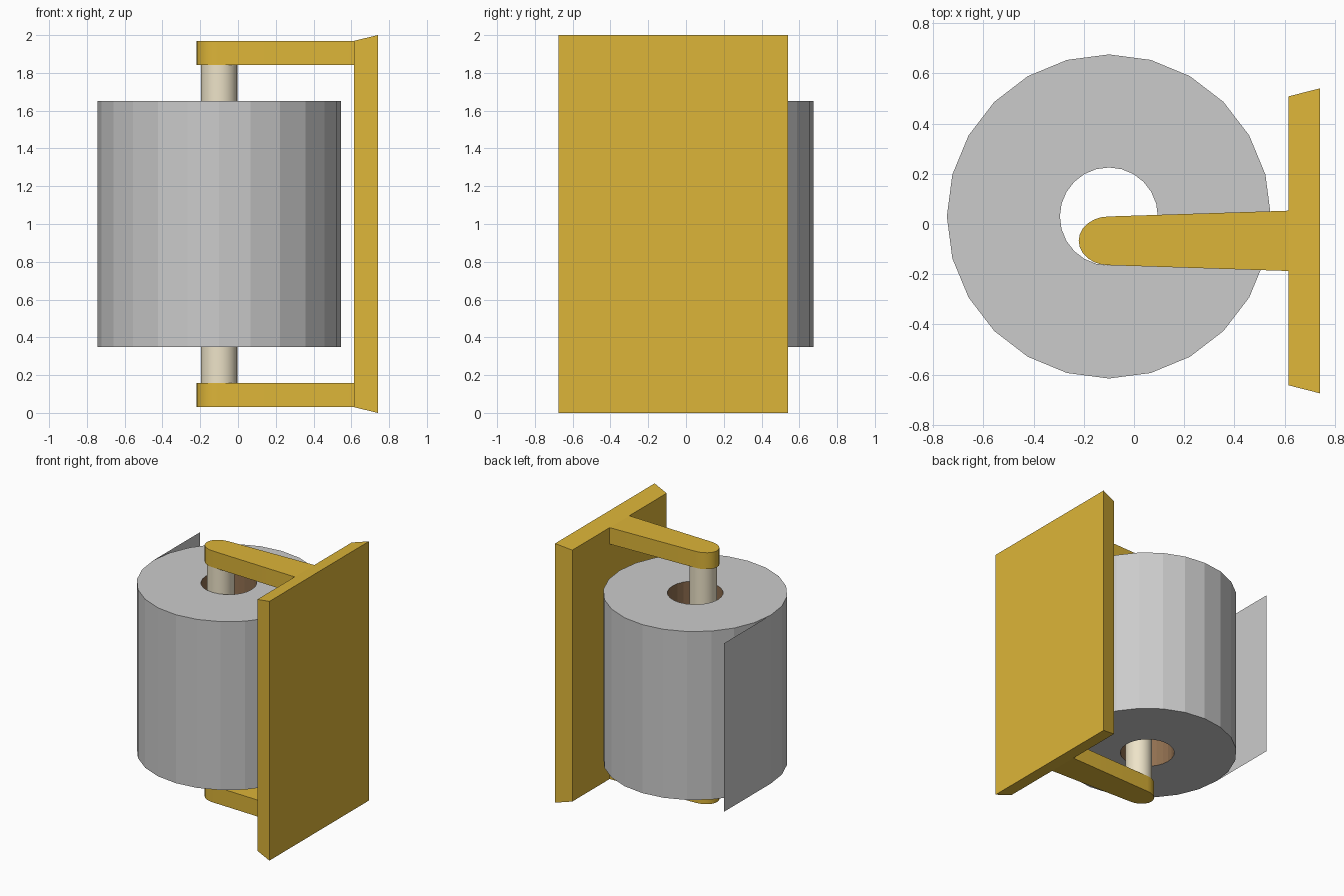
import bpy, bmesh
from math import pi, sin, cos

if "Cube" in bpy.data.objects:
    bpy.data.objects.remove(bpy.data.objects["Cube"])


def material(name, rgb):
    m = bpy.data.materials.new(name)
    m.diffuse_color = (*rgb, 1)
    m.use_nodes = True
    m.node_tree.nodes["Principled BSDF"].inputs["Base Color"].default_value = m.diffuse_color
    return m


gold = material("gold", (0.72, 0.46, 0.04))
cream = material("cream", (0.85, 0.77, 0.58))
brown = material("cardboard", (0.28, 0.16, 0.08))


def finish(bm, name, mat=None, smooth=False):
    me = bpy.data.meshes.new(name)
    bm.to_mesh(me)
    bm.free()
    ob = bpy.data.objects.new(name, me)
    bpy.context.collection.objects.link(ob)
    if mat:
        me.materials.append(mat)
    if smooth:
        bpy.ops.object.select_all(action='DESELECT')
        ob.select_set(True)
        bpy.context.view_layer.objects.active = ob
        bpy.ops.object.shade_smooth_by_angle(angle=0.6)
    return ob


def ring(bm, cx, cy, r, z, n):
    return [bm.verts.new((cx + r * cos(2 * pi * i / n), cy + r * sin(2 * pi * i / n), z))
            for i in range(n)]


def bridge(bm, a, b):
    n = len(a)
    for i in range(n):
        j = (i + 1) % n
        bm.faces.new((a[i], a[j], b[j], b[i]))


N = 24
RX, RY, R_OUT, R_IN = -0.10, 0.03, 0.645, 0.195   # roll centre and radii
Z0, Z1 = 0.35, 1.65
PY = -0.067                                       # bracket centre line

# Paper roll: outer wall and two flat annular ends
bm = bmesh.new()
rings = [ring(bm, RX, RY, r, z, N)
         for r, z in ((R_IN, Z0), (R_OUT, Z0), (R_OUT, Z1), (R_IN, Z1))]
for a, b in zip(rings, rings[1:]):
    bridge(bm, a, b)
finish(bm, "paper_roll")

# Cardboard core: inner wall facing the axis
bm = bmesh.new()
bridge(bm, ring(bm, RX, RY, R_IN, Z1, N), ring(bm, RX, RY, R_IN, Z0, N))
finish(bm, "cardboard_core", brown)

# Loose sheet leaving the roll tangentially
bm = bmesh.new()
x = RX - R_OUT
bm.faces.new([bm.verts.new(c) for c in
              ((x, 0.60, Z0), (x, RY, Z0), (x, RY, Z1), (x, 0.60, Z1))])
finish(bm, "loose_sheet")

# Spindle between the arms
bm = bmesh.new()
a, b = ring(bm, RX, PY, 0.097, 0.14, N), ring(bm, RX, PY, 0.097, 1.86, N)
bridge(bm, a, b)
bm.faces.new(a[::-1])
bm.faces.new(b)
finish(bm, "spindle", cream, smooth=True)

# Wall plate: bevelled so the outer face is larger
bm = bmesh.new()
loops = []
for x, hy, hz in ((0.615, 0.575, 0.97), (0.74, 0.607, 1.0)):
    loops.append([bm.verts.new((x, PY + sy * hy, 1 + sz * hz))
                  for sy, sz in ((-1, -1), (1, -1), (1, 1), (-1, 1))])
bridge(bm, *loops)
bm.faces.new(loops[0])
bm.faces.new(loops[1])
bmesh.ops.recalc_face_normals(bm, faces=bm.faces)
finish(bm, "wall_plate", gold)

# Tapered arms with rounded tips, mirrored top and bottom
tip = [(RX - 0.12 * sin(pi * i / 12), PY + 0.097 * cos(pi * i / 12)) for i in range(13)]
profile = [(0.615, PY + 0.12)] + tip + [(0.615, PY - 0.12)]
for name, z0, z1 in (("lower_arm", 0.03, 0.157), ("upper_arm", 1.843, 1.97)):
    bm = bmesh.new()
    lo = [bm.verts.new((x, y, z0)) for x, y in profile]
    hi = [bm.verts.new((x, y, z1)) for x, y in profile]
    bridge(bm, lo, hi)
    bm.faces.new(lo[::-1])
    bm.faces.new(hi)
    finish(bm, name, gold, smooth=True)
